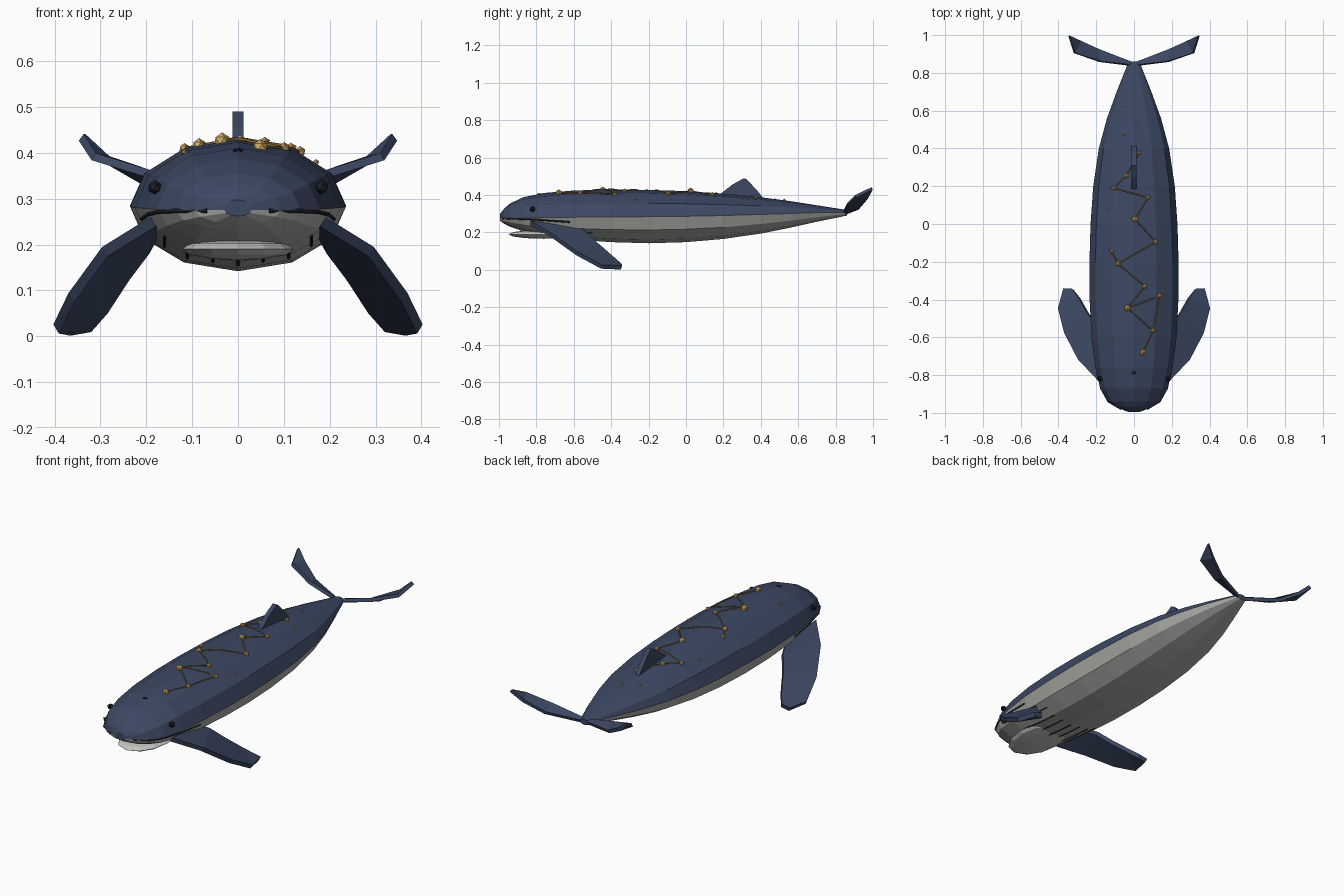
import bpy, bmesh, math
from mathutils import Vector
from mathutils.bvhtree import BVHTree

if "Cube" in bpy.data.objects:
    bpy.data.objects.remove(bpy.data.objects["Cube"])


def material(name, rgb):
    m = bpy.data.materials.new(name)
    m.diffuse_color = (*rgb, 1)
    m.use_nodes = True
    m.node_tree.nodes["Principled BSDF"].inputs["Base Color"].default_value = m.diffuse_color
    return m


NAVY = material("navy", (0.045, 0.065, 0.125))
GREY = material("belly_grey", (0.42, 0.43, 0.40))
PALE = material("jaw_grey", (0.55, 0.56, 0.53))
GOLD = material("gold", (0.60, 0.38, 0.13))
BRONZE = material("bronze", (0.25, 0.15, 0.05))
DARK = material("dark", (0.012, 0.014, 0.02))


def make(name, bm, *mats):
    me = bpy.data.meshes.new(name)
    bmesh.ops.recalc_face_normals(bm, faces=bm.faces)
    bm.to_mesh(me)
    bm.free()
    for m in mats:
        me.materials.append(m)
    ob = bpy.data.objects.new(name, me)
    bpy.context.collection.objects.link(ob)
    return ob


# Body: lofted 12-sided rings (y, half width, top z, side z, bottom z)
RINGS = [
    (-0.995, 0.03, 0.298, 0.276, 0.262), (-0.97, 0.095, 0.330, 0.276, 0.245),
    (-0.94, 0.137, 0.355, 0.276, 0.230), (-0.87, 0.178, 0.388, 0.277, 0.206),
    (-0.76, 0.205, 0.411, 0.279, 0.182), (-0.60, 0.225, 0.424, 0.281, 0.162),
    (-0.40, 0.235, 0.430, 0.282, 0.148), (-0.20, 0.236, 0.427, 0.284, 0.142),
    (0.00, 0.230, 0.421, 0.286, 0.148), (0.20, 0.216, 0.407, 0.290, 0.165),
    (0.40, 0.186, 0.388, 0.296, 0.194), (0.56, 0.143, 0.367, 0.301, 0.226),
    (0.70, 0.092, 0.345, 0.306, 0.257), (0.86, 0.028, 0.320, 0.307, 0.290)]
N = 12
bm = bmesh.new()
loops = []
for y, w, top, mid, bot in RINGS:
    ring = []
    for i in range(N):
        a = 2 * math.pi * i / N
        s = math.sin(a)
        ring.append(bm.verts.new((w * math.cos(a), y, mid + s * ((top - mid) if s > 0 else (mid - bot)))))
    loops.append(ring)
for a, b in zip(loops, loops[1:]):
    for i in range(N):
        j = (i + 1) % N
        f = bm.faces.new((a[i], a[j], b[j], b[i]))
        f.material_index = 0 if i < N // 2 else 1
bm.faces.new(loops[0])
bm.faces.new(loops[-1])
bm.normal_update()
surface = BVHTree.FromBMesh(bm)
make("body", bm, NAVY, GREY)


def hit(origin, direction):
    p = surface.ray_cast(Vector(origin), Vector(direction))[0]
    return p if p else Vector(origin)


def on_back(x, y):
    return hit((x, y, 1), (0, 0, -1))


def tube(name, paths, radius, mat):
    cu = bpy.data.curves.new(name, "CURVE")
    cu.dimensions = "3D"
    cu.bevel_depth = radius
    cu.bevel_resolution = 0
    cu.use_fill_caps = True
    for pts in paths:
        sp = cu.splines.new("POLY")
        sp.points.add(len(pts) - 1)
        for p, co in zip(sp.points, pts):
            p.co = (*co, 1)
    cu.materials.append(mat)
    bpy.context.collection.objects.link(bpy.data.objects.new(name, cu))


def balls(name, items, mat):
    bm = bmesh.new()
    for co, r in items:
        v = bmesh.ops.create_icosphere(bm, subdivisions=1, radius=r)["verts"]
        bmesh.ops.translate(bm, verts=v, vec=co)
    make(name, bm, mat)


def fin(name, lead, trail, thick, mirror=True):
    bm = bmesh.new()
    a = [bm.verts.new(p) for p in lead]
    b = [bm.verts.new(p) for p in trail]
    for i in range(len(a) - 1):
        bm.faces.new((a[i], a[i + 1], b[i + 1], b[i]))
    ob = make(name, bm, NAVY)
    s = ob.modifiers.new("thickness", "SOLIDIFY")
    s.thickness = thick
    s.offset = 0
    if mirror:
        ob.modifiers.new("mirror", "MIRROR")


# Fins and flukes
fin("pectoral_fins",
    [(0.185, -0.83, 0.25), (0.29, -0.72, 0.185), (0.363, -0.58, 0.085), (0.397, -0.45, 0.016), (0.37, -0.345, 0.012)],
    [(0.175, -0.60, 0.235), (0.20, -0.53, 0.19), (0.245, -0.47, 0.13), (0.29, -0.39, 0.06), (0.325, -0.345, 0.02)], 0.024)
fin("tail_flukes",
    [(0.012, 0.84, 0.312), (0.18, 0.86, 0.350), (0.315, 0.905, 0.392), (0.342, 0.992, 0.434)],
    [(0.012, 0.855, 0.302), (0.19, 0.925, 0.330), (0.285, 0.97, 0.385), (0.338, 0.996, 0.434)], 0.018)
fin("dorsal_fin",
    [(0, 0.17, 0.395), (0, 0.25, 0.457), (0, 0.31, 0.49)],
    [(0, 0.42, 0.375), (0, 0.38, 0.425), (0, 0.325, 0.483)], 0.024, False)

# Hanging lower jaw
bm = bmesh.new()
bmesh.ops.create_uvsphere(bm, u_segments=12, v_segments=6, radius=1)
bmesh.ops.scale(bm, verts=bm.verts, vec=(0.122, 0.19, 0.024))
bmesh.ops.translate(bm, verts=bm.verts, vec=(0, -0.76, 0.190))
make("lower_jaw", bm, PALE)

# Eyes and blowhole
balls("eyes", [((s * 0.182, -0.82, 0.325), 0.016) for s in (-1, 1)], DARK)
bm = bmesh.new()
bmesh.ops.create_icosphere(bm, subdivisions=1, radius=0.014)
bmesh.ops.scale(bm, verts=bm.verts, vec=(1, 0.8, 0.3))
bmesh.ops.translate(bm, verts=bm.verts, vec=on_back(0, -0.785))
make("blowhole", bm, DARK)

# Mouth line and throat grooves
tube("mouth_line", [[hit((s, y, z), (-s, 0, 0)) for y, z in
                     [(-0.98, 0.274), (-0.94, 0.274), (-0.87, 0.272), (-0.76, 0.266), (-0.62, 0.256)]]
                    for s in (-1, 1)], 0.005, DARK)
tube("throat_grooves", [[hit((x, -0.74 + 0.06 * k, -1), (0, 0, 1)) for k in range(5)]
                        for x in (-0.16, -0.11, -0.055, 0, 0.055, 0.11, 0.16)], 0.004, DARK)

# Gold studs on the back (x, y, radius) and the links between them
STARS = [(0.048, -0.68, 0.018), (0.10, -0.565, 0.013), (-0.035, -0.445, 0.019), (0.135, -0.38, 0.013),
         (0.058, -0.33, 0.013), (-0.085, -0.21, 0.016), (-0.117, -0.145, 0.012), (0.115, -0.095, 0.014),
         (0.005, 0.025, 0.018), (0.075, 0.14, 0.013), (-0.107, 0.19, 0.013), (-0.042, 0.255, 0.014),
         (0.028, 0.375, 0.011), (-0.057, 0.475, 0.009), (0.01, 0.525, 0.007), (0.10, 0.325, 0.007),
         (0.17, -0.265, 0.007), (-0.117, -0.63, 0.007), (-0.143, 0.085, 0.006)]
LINKS = [(0, 1), (1, 2), (1, 3), (2, 3), (2, 4), (4, 5), (5, 6), (5, 7), (7, 8), (8, 9), (9, 10), (10, 11), (11, 12)]
up = Vector((0, 0, 0.003))
balls("gold_studs", [(on_back(x, y) + up, r) for x, y, r in STARS], GOLD)
paths = []
for i, j in LINKS:
    a, b = Vector(STARS[i][:2]), Vector(STARS[j][:2])
    paths.append([on_back(*a.lerp(b, t / 4)) + up for t in range(5)])
tube("gold_links", paths, 0.003, BRONZE)
